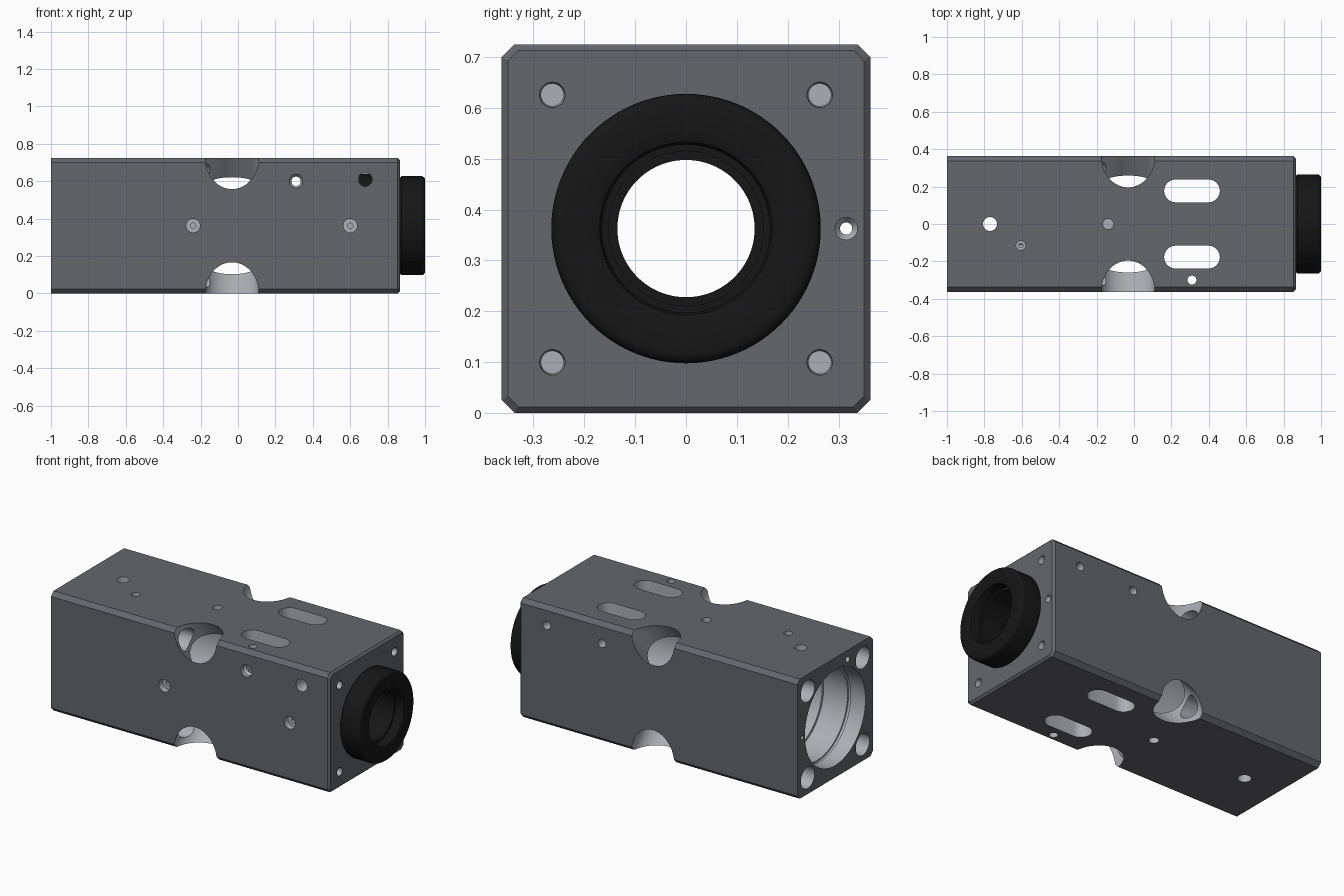
import bpy, bmesh
from math import sin, cos, pi, radians
from mathutils import Vector

if "Cube" in bpy.data.objects:
    bpy.data.objects.remove(bpy.data.objects["Cube"])

H = 0.3625          # half width of the square body, also height of its axis
X, Y, Z = Vector((1, 0, 0)), Vector((0, 1, 0)), Vector((0, 0, 1))
AXES = {'x': (X, Y, Z), 'y': (Y, X, Z), 'z': (Z, X, Y)}


def material(name, color):
    m = bpy.data.materials.new(name)
    m.diffuse_color = (*color, 1)
    m.use_nodes = True
    m.node_tree.nodes["Principled BSDF"].inputs["Base Color"].default_value = m.diffuse_color
    return m


DARK = material("dark_grey", (0.13, 0.135, 0.15))
LIGHT = material("bare_metal", (0.42, 0.43, 0.46))
BLACK = material("black", (0.008, 0.008, 0.008))


def loft(name, rings, mat, closed=False):
    """Skin a row of point rings; capped at the ends, or closed into a loop."""
    bm = bmesh.new()
    vs = [[bm.verts.new(p) for p in r] for r in rings]
    n = len(vs[0])
    for a, b in zip(vs, vs[1:] + (vs[:1] if closed else [])):
        for i in range(n):
            j = (i + 1) % n
            bm.faces.new((a[i], a[j], b[j], b[i]))
    if not closed:
        bm.faces.new(vs[0])
        bm.faces.new(vs[-1])
    bmesh.ops.recalc_face_normals(bm, faces=bm.faces[:])
    me = bpy.data.meshes.new(name)
    bm.to_mesh(me)
    bm.free()
    me.materials.append(mat)
    ob = bpy.data.objects.new(name, me)
    bpy.context.collection.objects.link(ob)
    return ob


def circle(c, u, v, ru, rv, n):
    return [c + u * ru * cos(2 * pi * i / n) + v * rv * sin(2 * pi * i / n) for i in range(n)]


cutters = []


def hole(axis, a, b, stations, n=32):
    """Turned cutter along an axis; stations are (position, radius)."""
    d, u, v = AXES[axis]
    rings = [circle(d * t + u * a + v * b, u, v, r, r, n) for t, r in stations]
    cutters.append(loft("hole_cutter", rings, LIGHT))


def octagon(x, w, c):
    pts = [(w, w - c), (w - c, w), (c - w, w), (-w, w - c),
           (-w, c - w), (c - w, -w), (w - c, -w), (w, c - w)]
    return [Vector((x, y, H + z)) for y, z in pts]


# Square body with chamfered edges
body = loft("body", [octagon(-1, H, 0.025), octagon(0.853, H, 0.025),
                     octagon(0.865, H - 0.012, 0.021)], DARK)

# Main stepped bore with a retaining groove
hole('x', 0, H, [(-1.05, 0.29), (-0.9, 0.29), (-0.9, 0.3), (-0.88, 0.3), (-0.88, 0.29),
                 (-0.72, 0.29), (-0.72, 0.275), (0.852, 0.275), (0.852, 0.242), (0.9, 0.242)], 96)

for sy in (-1, 1):
    # Long slots straight through from top to bottom
    outline = []
    for k in range(2):
        for i in range(13):
            t = -pi / 2 + pi * k + pi * i / 12
            outline.append((0.31 + (0.088, -0.088)[k] + 0.061 * cos(t), sy * 0.177 + 0.061 * sin(t)))
    cutters.append(loft("slot_cutter", [[Vector((x, y, z)) for x, y in outline]
                                        for z in (-0.1, 0.8)], LIGHT))
    for sz in (-1, 1):
        # Diagonal access notches across the long edges
        d = Vector((0, sy, sz)).normalized()
        v = Vector((0, -sz, sy)).normalized()
        base = Vector((-0.032, 0, H))
        cutters.append(loft("notch_cutter", [circle(base + d * t, X, v, 0.143, 0.118, 64)
                                             for t in (0.2, 0.65)], LIGHT))
        # Corner bolt bores at the left end, blind threads at the right end
        y, z = sy * 0.263, H + sz * 0.263
        hole('x', y, z, [(-1.05, 0.066), (-0.06, 0.066)])
        hole('x', y, z, [(0.72, 0.022), (0.85, 0.022), (0.862, 0.025), (0.9, 0.025)])

# Through holes along the length and near the left end
hole('x', 0.315, H, [(-1.05, 0.012), (0.835, 0.012), (0.85, 0.022), (0.9, 0.022)])
hole('x', -0.12, 0.672, [(-1.05, 0.018), (-0.57, 0.018)])

# Front and back holes
for x in (-0.24, 0.6):
    hole('y', x, H, [(-0.4, 0.037), (-0.325, 0.037), (-0.325, 0.014), (-0.2, 0.014)])
hole('y', 0.31, 0.6, [(-0.4, 0.036), (-0.34, 0.036), (-0.325, 0.025), (0.4, 0.025)])
hole('y', 0.68, 0.61, [(-0.4, 0.037), (0, 0.037), (0, 0.025), (0.4, 0.025)])

# Top and bottom holes
hole('z', -0.77, 0, [(-0.05, 0.037), (0.8, 0.037)])
hole('z', 0.31, -0.3, [(-0.05, 0.024), (0.8, 0.024)])
hole('z', -0.605, -0.115, [(0.66, 0.012), (0.70, 0.012), (0.70, 0.025), (0.8, 0.025)])
hole('z', -0.138, 0, [(0.66, 0.028), (0.8, 0.028)])
hole('z', -0.138, 0, [(-0.05, 0.028), (0.065, 0.028)])

# Cut everything out of the body
bpy.context.view_layer.objects.active = body
for c in cutters:
    m = body.modifiers.new("cut", 'BOOLEAN')
    m.operation, m.object, m.solver = 'DIFFERENCE', c, 'EXACT'
    m.material_mode = 'TRANSFER'
    bpy.ops.object.modifier_apply(modifier=m.name)
    bpy.data.objects.remove(c, do_unlink=True)

# Black end sleeve: inner plug, neck, rounded collar and stepped opening
sleeve = [(0.65, 0.135), (0.65, 0.273), (0.85, 0.273), (0.85, 0.241), (0.867, 0.241),
          (0.867, 0.258), (0.874, 0.265)]
sleeve += [(0.98 + 0.02 * sin(t), 0.245 + 0.02 * cos(t)) for t in (0, pi / 8, pi / 4, 3 * pi / 8, pi / 2)]
sleeve += [(1.0, 0.18), (0.996, 0.17), (0.985, 0.165), (0.94, 0.165), (0.94, 0.152),
           (0.8, 0.152), (0.8, 0.135)]
collar = loft("end_sleeve", [circle(Vector((x, 0, H)), Y, Z, r, r, 96) for x, r in sleeve], BLACK, True)

# Smooth round walls, sharp edges
bpy.ops.object.select_all(action='DESELECT')
for ob in (body, collar):
    ob.select_set(True)
bpy.context.view_layer.objects.active = body
bpy.ops.object.shade_smooth_by_angle(angle=radians(30))
